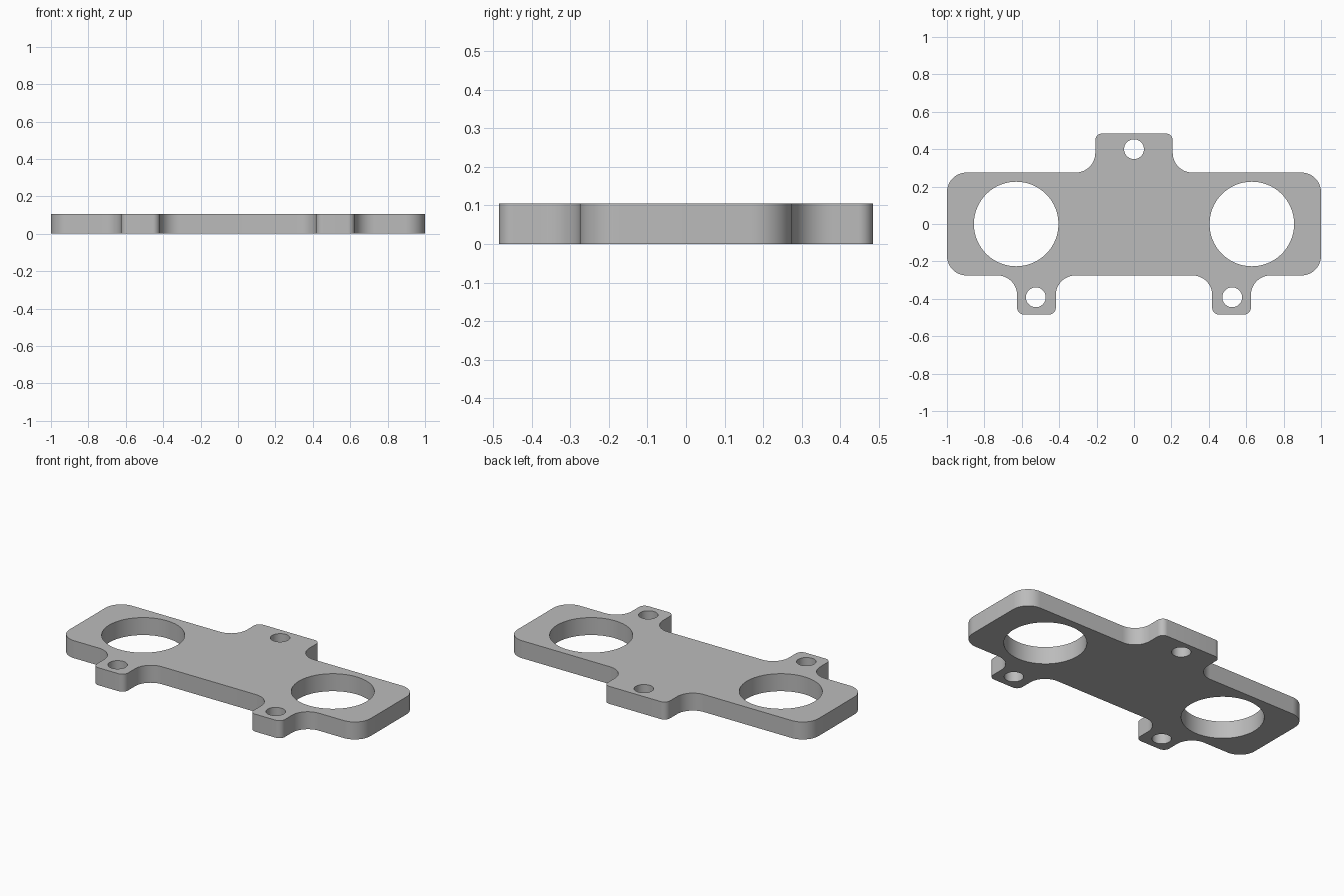
import bpy
import bmesh
import math
from mathutils import Vector

cube = bpy.data.objects.get("Cube")
if cube:
    bpy.data.objects.remove(cube, do_unlink=True)

THICK = 0.105
BODY_Y = 0.275
TAB_Y = 0.484
ROUND, SMALL = 0.105, 0.037

grey = bpy.data.materials.new("plain grey")
grey.use_nodes = True
colour = (0.5, 0.5, 0.5, 1)
grey.diffuse_color = colour
grey.node_tree.nodes["Principled BSDF"].inputs["Base Color"].default_value = colour


def rounded(corners, steps=12):
    """Replace each right-angled (x, y, radius) corner by an arc."""
    points = []
    for i, (x, y, r) in enumerate(corners):
        p = Vector((x, y))
        a = (Vector(corners[i - 1][:2]) - p).normalized() * r
        b = (Vector(corners[(i + 1) % len(corners)][:2]) - p).normalized() * r
        for s in range(steps + 1):
            t = s / steps * math.pi / 2
            points.append(p + a * (1 - math.sin(t)) + b * (1 - math.cos(t)))
    return points


def circle(x, y, r, sides):
    return [Vector((x + r * math.cos(k * math.tau / sides),
                    y + r * math.sin(k * math.tau / sides))) for k in range(sides)]


# Right half of the outline, from bottom middle to top middle
half = [(0.418, -BODY_Y, ROUND), (0.418, -TAB_Y, SMALL),
        (0.625, -TAB_Y, SMALL), (0.625, -BODY_Y, ROUND),
        (1, -BODY_Y, ROUND), (1, BODY_Y, ROUND),
        (0.207, BODY_Y, ROUND), (0.207, TAB_Y, SMALL)]
outline = rounded(half + [(-x, y, r) for x, y, r in reversed(half)])

# Two large bores and three bolt holes
loops = [outline, circle(0, 0.4, 0.053, 48)]
for side in (-1, 1):
    loops.append(circle(side * 0.63, 0, 0.226, 96))
    loops.append(circle(side * 0.525, -0.392, 0.053, 48))

# Filled flat curve, extruded to the plate thickness
curve = bpy.data.curves.new("plate_profile", "CURVE")
curve.dimensions = "2D"
curve.fill_mode = "BOTH"
curve.extrude = THICK / 2
for loop in loops:
    spline = curve.splines.new("POLY")
    spline.points.add(len(loop) - 1)
    for point, co in zip(spline.points, loop):
        point.co = (co.x, co.y, 0, 1)
    spline.use_cyclic_u = True

profile = bpy.data.objects.new("plate_profile", curve)
bpy.context.collection.objects.link(profile)
bpy.context.view_layer.update()
mesh = bpy.data.meshes.new_from_object(
    profile.evaluated_get(bpy.context.evaluated_depsgraph_get()))
bpy.data.objects.remove(profile, do_unlink=True)

# Weld caps to walls and stand the plate on the floor
bm = bmesh.new()
bm.from_mesh(mesh)
bmesh.ops.translate(bm, verts=bm.verts, vec=(0, 0, THICK / 2))
bmesh.ops.remove_doubles(bm, verts=bm.verts, dist=0.0001)
bmesh.ops.recalc_face_normals(bm, faces=bm.faces)
bm.to_mesh(mesh)
bm.free()

mesh.name = "mounting_plate"
mesh.materials.clear()
mesh.materials.append(grey)
plate = bpy.data.objects.new("mounting_plate", mesh)
bpy.context.collection.objects.link(plate)
for other in bpy.context.selected_objects:
    other.select_set(False)
plate.select_set(True)
bpy.context.view_layer.objects.active = plate
bpy.ops.object.shade_smooth_by_angle(angle=math.radians(30))
